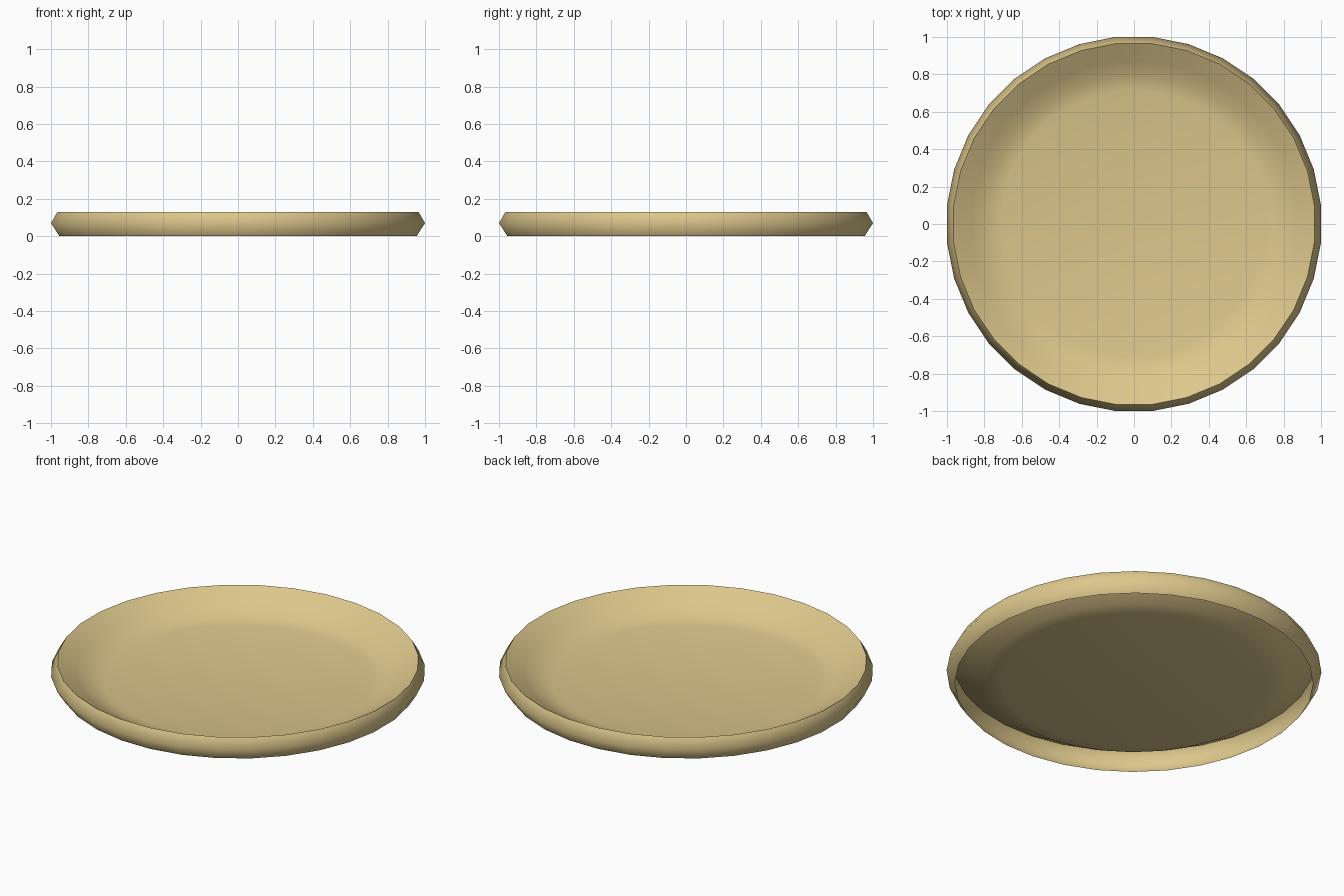
import bpy, bmesh
from math import cos, sin, pi, radians

if "Cube" in bpy.data.objects:
    bpy.data.objects.remove(bpy.data.objects["Cube"])

SEGMENTS = 32
FLAT = 1 / cos(pi / SEGMENTS)  # radii below are measured to the flat sides

# Open sheet profile (radius, height): outer wall, rim, sloped side, floor
PROFILE = [(0.955, 0.0), (1.0, 0.07), (0.965, 0.13),
           (0.87, 0.074), (0.79, 0.027), (0.71, 0.011)]
FLOOR_Z = 0.008


def lathe(name, profile, centre_z):
    bm = bmesh.new()
    rings = []
    for r, z in profile:
        ring = []
        for i in range(SEGMENTS):
            a = 2 * pi * (i + 0.5) / SEGMENTS
            ring.append(bm.verts.new((r * FLAT * cos(a), r * FLAT * sin(a), z)))
        rings.append(ring)
    for low, high in zip(rings, rings[1:]):
        for i in range(SEGMENTS):
            j = (i + 1) % SEGMENTS
            bm.faces.new((low[i], low[j], high[j], high[i]))
    # Floor fan
    centre = bm.verts.new((0, 0, centre_z))
    for i in range(SEGMENTS):
        bm.faces.new((rings[-1][i], rings[-1][(i + 1) % SEGMENTS], centre))
    mesh = bpy.data.meshes.new(name)
    bm.to_mesh(mesh)
    bm.free()
    obj = bpy.data.objects.new(name, mesh)
    bpy.context.collection.objects.link(obj)
    return obj


# Shallow round dish, open underneath
dish = lathe("dish", PROFILE, FLOOR_Z)
bpy.context.view_layer.objects.active = dish
dish.select_set(True)
bpy.ops.object.shade_smooth_by_angle(angle=radians(75))

# Tan colour
tan = bpy.data.materials.new("tan")
tan.diffuse_color = (0.72, 0.57, 0.26, 1)
tan.use_nodes = True
tan.node_tree.nodes["Principled BSDF"].inputs["Base Color"].default_value = tan.diffuse_color
dish.data.materials.append(tan)
